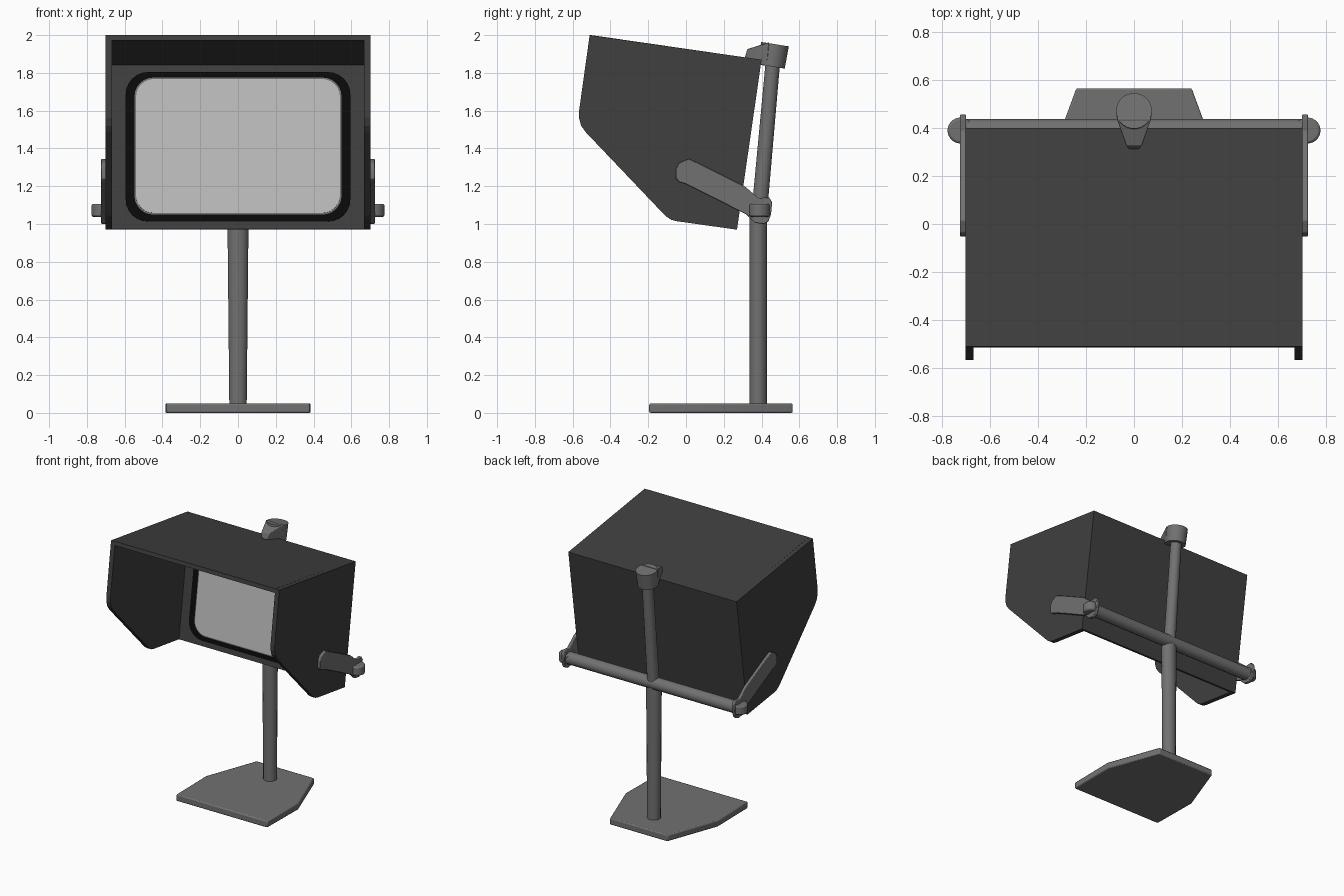
import bpy, bmesh, math
from mathutils import Vector

if "Cube" in bpy.data.objects:
    bpy.data.objects.remove(bpy.data.objects["Cube"])


def material(name, v):
    m = bpy.data.materials.new(name)
    m.diffuse_color = (v, v, v, 1)
    m.use_nodes = True
    m.node_tree.nodes["Principled BSDF"].inputs["Base Color"].default_value = m.diffuse_color
    return m


CHARCOAL = material("charcoal", 0.05)
BLACK = material("black", 0.003)
GREY = material("mid_grey", 0.165)
LIGHT = material("screen_grey", 0.50)


def finish(name, bm, mat, bevel=0.0, segments=2, smooth=True):
    bmesh.ops.recalc_face_normals(bm, faces=bm.faces[:])
    me = bpy.data.meshes.new(name)
    bm.to_mesh(me)
    bm.free()
    me.materials.append(mat)
    ob = bpy.data.objects.new(name, me)
    bpy.context.collection.objects.link(ob)
    if bevel:
        mod = ob.modifiers.new("bevel", 'BEVEL')
        mod.width, mod.segments, mod.limit_method = bevel, segments, 'ANGLE'
    if smooth:
        bpy.context.view_layer.objects.active = ob
        ob.select_set(True)
        bpy.ops.object.shade_smooth_by_angle(angle=math.radians(35))
        ob.select_set(False)
    return ob


def prism(name, points, offset, mat, **kw):
    """Extrude a planar outline of 3D points along an offset."""
    bm = bmesh.new()
    face = bm.faces.new([bm.verts.new(p) for p in points])
    ext = bmesh.ops.extrude_face_region(bm, geom=[face])["geom"]
    moved = [g for g in ext if isinstance(g, bmesh.types.BMVert)]
    bmesh.ops.translate(bm, verts=moved, vec=Vector(offset))
    return finish(name, bm, mat, **kw)


def rod(name, a, b, ra, rb, mat, sides=16, bevel=0.0, stretch=1.0):
    """Tapered rod between two points; stretch widens the far end in x."""
    a, b = Vector(a), Vector(b)
    axis = (b - a).normalized()
    side = Vector((1, 0, 0)) if abs(axis.x) < 0.9 else Vector((0, 1, 0))
    side = (side - axis * side.dot(axis)).normalized()
    up = axis.cross(side)
    bm = bmesh.new()
    rings = []
    for c, r, s in ((a, ra, 1.0), (b, rb, stretch)):
        angles = [2 * math.pi * (i + 0.5) / sides for i in range(sides)]
        rings.append([bm.verts.new(c + side * r * s * math.cos(t) + up * r * math.sin(t))
                      for t in angles])
    for i in range(sides):
        j = (i + 1) % sides
        bm.faces.new((rings[0][i], rings[0][j], rings[1][j], rings[1][i]))
    bm.faces.new(rings[0][::-1])
    bm.faces.new(rings[1])
    return finish(name, bm, mat, bevel=bevel)


# Tilted frame of the hood: d = distance forward of its back, w = height along it
ORIGIN = Vector((0, 0.27, 0.97))
UP = Vector((0, 0.143, 0.99)).normalized()
FORWARD = Vector((0, -0.99, 0.143)).normalized()


def tilted(x, d, w):
    return ORIGIN + Vector((x, 0, 0)) + FORWARD * d + UP * w


# Hood: two cut-away side walls, a top and a thin back
side_outline = [(-0.51, 2.0), (0.40, 1.87), (0.27, 0.97), (-0.05, 1.015),
                (-0.08, 1.023), (-0.11, 1.044), (-0.53, 1.485), (-0.555, 1.52),
                (-0.566, 1.56), (-0.566, 1.60)]
for s, label in ((-1, "left"), (1, "right")):
    prism("hood_side_" + label, [(s * 0.668, y, z) for y, z in side_outline],
          (s * 0.034, 0, 0), CHARCOAL, smooth=False)
TOP, BACK = 0.909, 0.02
prism("hood_top", [tilted(x, d, TOP) for x, d in
                   ((-0.669, 0), (0.669, 0), (0.669, 0.919), (-0.669, 0.919))],
      UP * -0.03, CHARCOAL, smooth=False)
prism("hood_back", [tilted(x, 0, w) for x, w in
                    ((-0.669, 0), (0.669, 0), (0.669, TOP - 0.03), (-0.669, TOP - 0.03))],
      FORWARD * BACK, CHARCOAL, smooth=False)


# Screen: stacked rounded plates on the inside of the back
def rounded_plate(name, half_x, z0, z1, radius, d, depth, mat):
    w0, w1 = (z0 - 0.973) / 0.99, (z1 - 0.973) / 0.99
    corners = ((1, w1, 0), (-1, w1, 90), (-1, w0, 180), (1, w0, 270))
    pts = []
    for sx, w, start in corners:
        cw = w - radius if w == w1 else w + radius
        for i in range(7):
            t = math.radians(start + 15 * i)
            pts.append(tilted(sx * (half_x - radius) + radius * math.cos(t), d,
                              cw + radius * math.sin(t)))
    prism(name, pts, FORWARD * depth, mat, smooth=False)


rounded_plate("screen_surround", 0.595, 1.013, 1.804, 0.12, BACK - 0.001, 0.009, BLACK)
rounded_plate("screen_rim", 0.548, 1.048, 1.774, 0.10, BACK + 0.007, 0.005, GREY)
rounded_plate("screen", 0.540, 1.056, 1.766, 0.095, BACK + 0.011, 0.005, LIGHT)

# Foot plate
half = [(0.38, -0.195), (0.385, 0.17), (0.24, 0.565)]
outline = half + [(-x, y) for x, y in reversed(half)]
prism("base", [(x, y, 0.0) for x, y in outline], (0, 0, 0.05), GREY, bevel=0.008)

# Lower post, leaning upper post and cross bar
rod("lower_post", (0, 0.382, 0.045), (0, 0.382, 1.07), 0.047, 0.047, GREY, stretch=1.22)
rod("upper_post", (0, 0.388, 1.06), (0, 0.462, 1.88), 0.042, 0.039, GREY)
rod("cross_bar", (-0.705, 0.392, 1.07), (0.705, 0.392, 1.07), 0.046, 0.046, GREY, sides=12)

# Side arms and pivot knobs
arm_outline = [(-0.053, 1.24), (-0.052, 1.295), (-0.035, 1.325), (0.015, 1.345),
               (0.07, 1.32), (0.31, 1.2), (0.385, 1.137), (0.44, 1.142),
               (0.456, 1.115), (0.45, 1.05), (0.435, 1.012), (0.41, 1.0),
               (0.365, 1.006), (0.32, 1.05), (0.15, 1.137), (0.0, 1.212), (-0.035, 1.222)]
for s, label in ((-1, "left"), (1, "right")):
    prism("arm_" + label, [(s * 0.699, y, z) for y, z in arm_outline],
          (s * 0.025, 0, 0), GREY, bevel=0.004)
    rod("pivot_knob_" + label, (s * 0.722, 0.389, 1.038), (s * 0.722, 0.389, 1.107),
        0.054, 0.054, GREY, sides=24, bevel=0.01)

# Top clamp: round cap with a tapered tongue over the hood
rod("clamp_cap", (0, 0.452, 1.834), (0, 0.471, 1.952), 0.072, 0.075, GREY, sides=24)
tongue = [(0.312, 1.883, 0.022), (0.325, 1.926, 0.032), (0.44, 1.962, 0.072),
          (0.43, 1.84, 0.068), (0.405, 1.84, 0.056), (0.40, 1.868, 0.056)]
bm = bmesh.new()
for y, z, w in tongue:
    for s in (-1, 1):
        bm.verts.new((s * w, y, z))
bmesh.ops.convex_hull(bm, input=bm.verts[:])
finish("clamp_tongue", bm, GREY, bevel=0.004)
